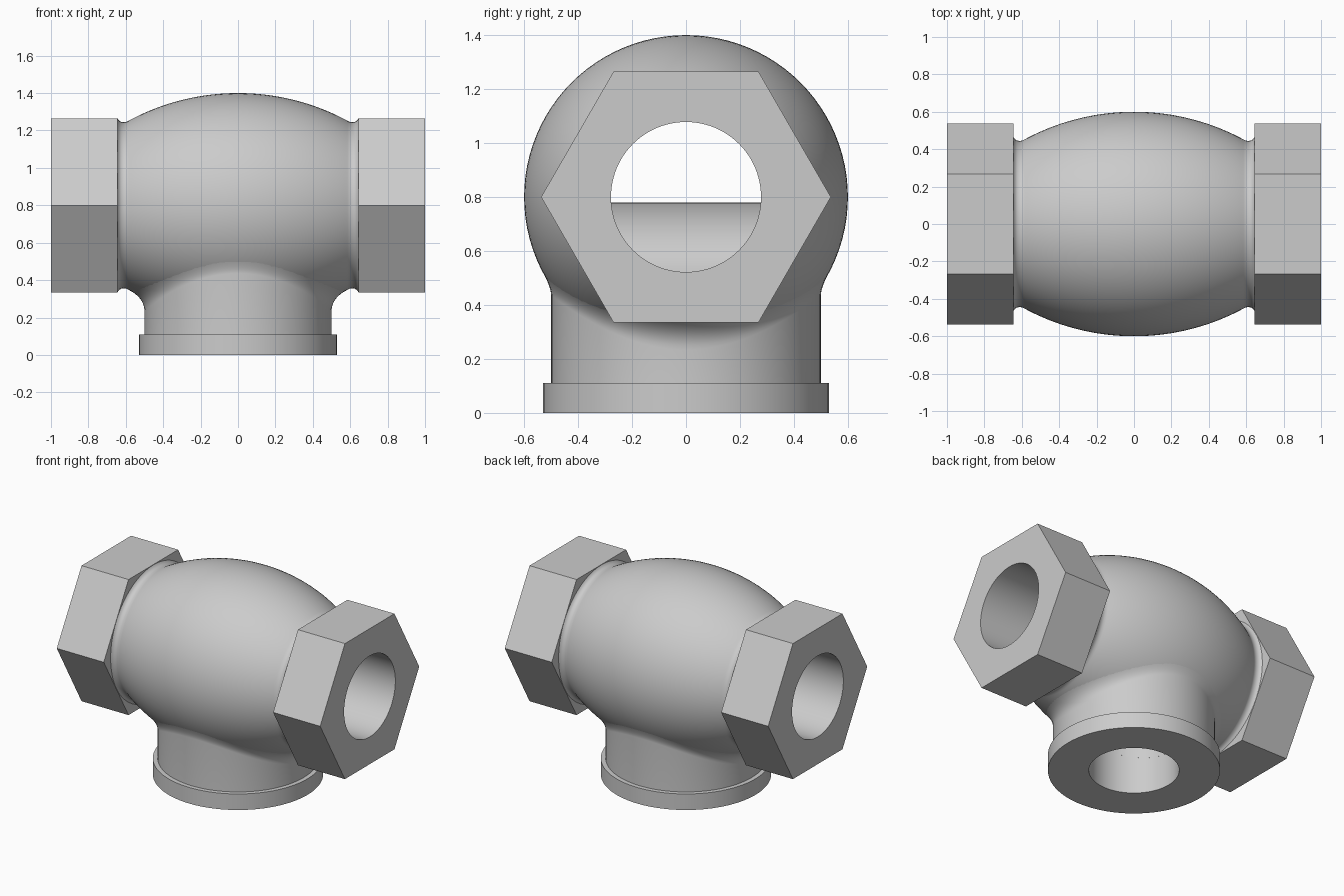
import bpy, bmesh
from math import sin, cos, pi, sqrt, radians

if "Cube" in bpy.data.objects:
    bpy.data.objects.remove(bpy.data.objects["Cube"])

N = 96          # segments around every turned part
AXIS_Z = 0.80   # height of the horizontal pipe axis
BORE = 0.278


def finish(name, bm):
    bmesh.ops.recalc_face_normals(bm, faces=bm.faces)
    mesh = bpy.data.meshes.new(name)
    bm.to_mesh(mesh)
    bm.free()
    ob = bpy.data.objects.new(name, mesh)
    bpy.context.collection.objects.link(ob)
    return ob


def smooth(ob):
    bpy.ops.object.select_all(action='DESELECT')
    ob.select_set(True)
    bpy.context.view_layer.objects.active = ob
    bpy.ops.object.shade_smooth_by_angle(angle=radians(30))


def lathe(name, profile, axis):
    """Ring solid; profile(angle) gives a closed loop of (radius, height)."""
    bm = bmesh.new()
    rings = []
    for i in range(N):
        a = 2 * pi * i / N
        ring = []
        for r, h in profile(a):
            u, v = r * cos(a), r * sin(a)
            ring.append(bm.verts.new((h, u, AXIS_Z + v) if axis == 'X' else (u, v, h)))
        rings.append(ring)
    for i in range(N):
        p, q = rings[i], rings[(i + 1) % N]
        for j in range(len(p)):
            k = (j + 1) % len(p)
            bm.faces.new((p[j], p[k], q[k], q[j]))
    return finish(name, bm)


def barrel_radius(x):
    return 0.6 - 1.233 + sqrt(1.233 ** 2 - x * x)


# Barrel body with a small fillet at each end
def barrel_profile(a):
    groove = [(0.452, 0.585), (0.446, 0.597), (0.444, 0.610),
              (0.446, 0.625), (0.453, 0.636), (0.463, 0.643)]
    mid = [(barrel_radius(0.57 * i / 16), 0.57 * i / 16) for i in range(-16, 17)]
    left = [(r, -x) for r, x in reversed(groove)]
    return left + mid + groove + [(BORE, 0.643), (BORE, -0.643)]


body = lathe("barrel_body", barrel_profile, 'X')

# Vertical bore through the underside of the barrel
cutter = lathe("bottom_bore_cutter", lambda a: [(BORE, 0.0), (BORE, 0.7), (0.001, 0.7), (0.001, 0.0)], 'Z')
bpy.data.objects.remove(cutter)
bm = bmesh.new()
bmesh.ops.create_cone(bm, cap_ends=True, segments=N, radius1=BORE - 0.001, radius2=BORE - 0.001, depth=0.7)
bmesh.ops.translate(bm, verts=bm.verts, vec=(0, 0, 0.3))
cutter = finish("bottom_bore_cutter", bm)
cutter.hide_render = True
cutter.hide_set(True)
mod = body.modifiers.new("bottom_bore", 'BOOLEAN')
mod.operation = 'DIFFERENCE'
mod.solver = 'EXACT'
mod.object = cutter
bpy.context.view_layer.objects.active = body
bpy.ops.object.modifier_apply(modifier=mod.name)
bpy.data.objects.remove(cutter)
smooth(body)


# Hexagonal pipe ends
def hex_end(name, side):
    def profile(a):
        r = 0.537 * cos(pi / 6) / cos(a % (pi / 3) - pi / 6)
        return [(BORE, side * 0.643), (r, side * 0.643), (r, side), (BORE, side)]
    smooth(lathe(name, profile, 'X'))


hex_end("right_hex_end", 1)
hex_end("left_hex_end", -1)


# Neck, blended into the barrel with a fillet that follows its surface
def neck_profile(a):
    def surface(rho):
        return AXIS_Z - sqrt(max(barrel_radius(rho * cos(a)) ** 2 - (rho * sin(a)) ** 2, 0))
    d = 0.04 + 0.05 * cos(a) ** 4
    corner = surface(0.5)
    p0, p1, p2 = (0.5, corner - 0.8 * d), (0.5, corner), (0.5 + d, surface(0.5 + d) + 0.002)
    curve = []
    for i in range(9):
        t = i / 8
        curve.append(tuple((1 - t) ** 2 * p0[k] + 2 * t * (1 - t) * p1[k] + t * t * p2[k] for k in (0, 1)))
    return [(BORE, 0.1), (0.5, 0.1)] + curve + [(0.42, 0.5), (BORE, 0.4)]


smooth(lathe("neck", neck_profile, 'Z'))

# Bottom flange
smooth(lathe("bottom_flange", lambda a: [(BORE, 0), (0.53, 0), (0.53, 0.11), (BORE, 0.11)], 'Z'))

# Internal weir across the lower half of the bore
bm = bmesh.new()
arch = [(0.45 * cos(pi * i / 24), 0.50 + 0.28 * sin(pi * i / 24)) for i in range(25)]
face = bm.faces.new([bm.verts.new((x, -0.3, z)) for x, z in arch])
ext = bmesh.ops.extrude_face_region(bm, geom=[face])
bmesh.ops.translate(bm, vec=(0, 0.6, 0),
                    verts=[g for g in ext["geom"] if isinstance(g, bmesh.types.BMVert)])
smooth(finish("inner_weir", bm))
